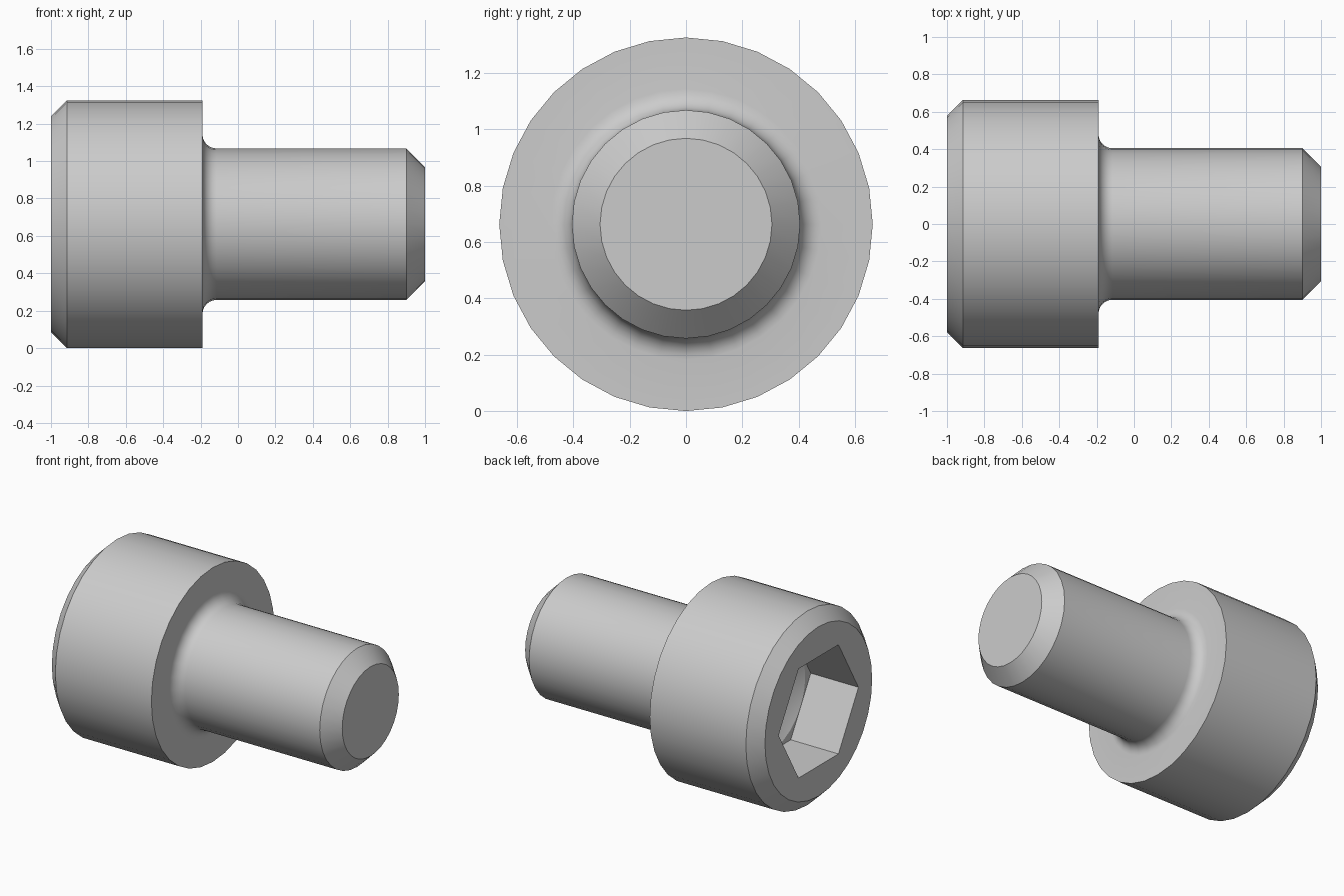
import bpy, bmesh, math

cube = bpy.data.objects.get("Cube")
if cube:
    bpy.data.objects.remove(cube, do_unlink=True)

SIDES = 32
HEAD_R, SHANK_R, FILLET = 0.6625, 0.405, 0.075
SEAT_X, SOCKET_X = -0.19, -0.64
HEX_R = 0.43
DRILL_R = HEX_R * math.cos(math.pi / 6) - 0.002

steel = bpy.data.materials.new("grey_steel")
steel.use_nodes = True
color = (0.6, 0.6, 0.6, 1)
steel.diffuse_color = color
steel.node_tree.nodes["Principled BSDF"].inputs["Base Color"].default_value = color

bm = bmesh.new()


def ring(x, r, n=SIDES):
    """Closed polygon around the screw axis, with a corner on the +y side."""
    vs = []
    for i in range(n):
        a = 2 * math.pi * i / n
        vs.append(bm.verts.new((x, r * math.cos(a), HEAD_R + r * math.sin(a))))
    return vs


def loop_edges(vs):
    out = []
    for a, b in zip(vs, vs[1:] + vs[:1]):
        out.append(bm.edges.get((a, b)) or bm.edges.new((a, b)))
    return out


def skin(rings):
    for r0, r1 in zip(rings, rings[1:]):
        n = len(r0)
        for i in range(n):
            j = (i + 1) % n
            bm.faces.new((r0[i], r0[j], r1[j], r1[i]))


def flat_ring(outer, inner):
    bmesh.ops.triangle_fill(bm, use_beauty=True, normal=(-1, 0, 0),
                            edges=loop_edges(outer) + loop_edges(inner))


# Turned outside: chamfered head, seat, fillet, shank, chamfered tip
profile = [(-1, 0.578), (-0.915, HEAD_R), (SEAT_X, HEAD_R)]
for k in range(7):
    t = math.pi / 2 * (1 - k / 6)
    profile.append((SEAT_X + FILLET * (1 - math.sin(t)),
                    SHANK_R + FILLET * (1 - math.cos(t))))
profile += [(0.9, SHANK_R), (1, 0.305)]
body = [ring(x, r) for x, r in profile]
skin(body)
bm.faces.new(body[-1])

# Hexagonal socket with a conical drill point
mouth, floor = ring(-1, HEX_R, 6), ring(SOCKET_X, HEX_R, 6)
skin([mouth, floor])
drill = ring(SOCKET_X, DRILL_R)
flat_ring(body[0], mouth)
flat_ring(floor, drill)
apex = bm.verts.new((SOCKET_X + DRILL_R * math.tan(math.pi / 6), 0, HEAD_R))
for a, b in zip(drill, drill[1:] + drill[:1]):
    bm.faces.new((a, b, apex))

bmesh.ops.recalc_face_normals(bm, faces=bm.faces[:])
mesh = bpy.data.meshes.new("socket_head_screw")
bm.to_mesh(mesh)
bm.free()
mesh.materials.append(steel)
screw = bpy.data.objects.new("socket_head_screw", mesh)
bpy.context.collection.objects.link(screw)

# Smooth shading with crisp edges
bpy.ops.object.select_all(action="DESELECT")
screw.select_set(True)
bpy.context.view_layer.objects.active = screw
bpy.ops.object.shade_smooth_by_angle(angle=math.radians(25))
